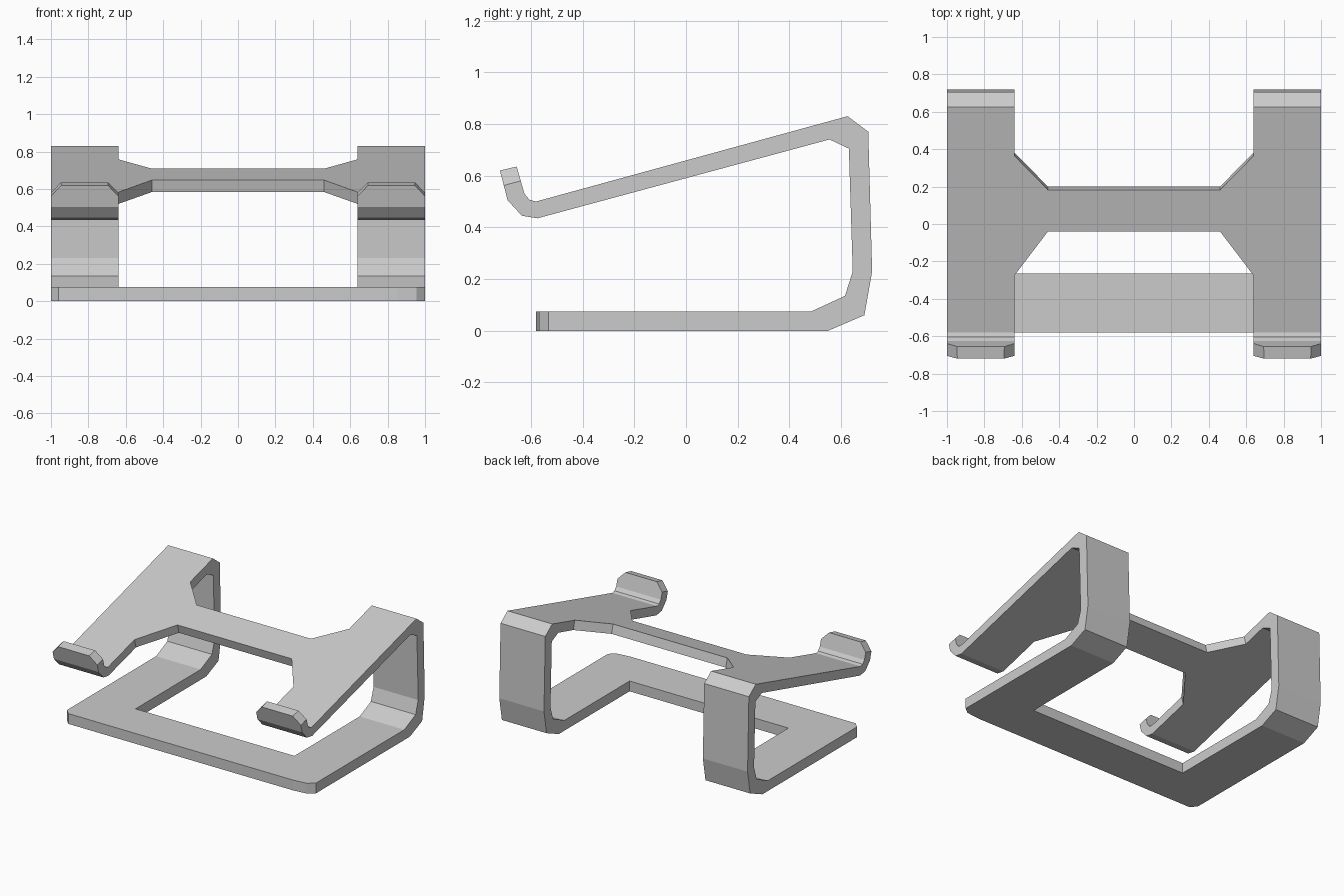
import bpy
import bmesh
import math
from mathutils import Matrix, Vector

cube = bpy.data.objects.get("Cube")
if cube:
    bpy.data.objects.remove(cube, do_unlink=True)

GREY = (0.6, 0.6, 0.6, 1.0)
mat = bpy.data.materials.new("light grey")
mat.use_nodes = True
mat.diffuse_color = GREY
mat.node_tree.nodes["Principled BSDF"].inputs["Base Color"].default_value = GREY


def prism(name, points, low, high, place):
    """Extrude a 2D outline from low to high; place maps (a, b, depth) to 3D."""
    bm = bmesh.new()
    ends = [[bm.verts.new(place(a, b, d)) for a, b in points] for d in (low, high)]
    n = len(points)
    for ring in ends:
        bm.faces.new(ring)
    for i in range(n):
        j = (i + 1) % n
        bm.faces.new((ends[0][i], ends[0][j], ends[1][j], ends[1][i]))
    bmesh.ops.recalc_face_normals(bm, faces=bm.faces)
    mesh = bpy.data.meshes.new(name)
    bm.to_mesh(mesh)
    bm.free()
    obj = bpy.data.objects.new(name, mesh)
    bpy.context.collection.objects.link(obj)
    mesh.materials.append(mat)
    return obj


def side(y, z, x):
    return Vector((x, y, z))


def plan(x, y, z):
    return Vector((x, y, z))


# Frame of the sloping deck: second axis runs up the slope, third is its normal
slope = Matrix.Translation((0, -0.58, 0.5)) @ Matrix.Rotation(math.atan(0.274), 4, 'X')


def deck(x, u, v):
    return slope @ Vector((x, u, v))


def lip(x, v, u):
    return slope @ Vector((x, u, v))


# Bent strip running along base, back, sloping deck and front hook
profile = [
    (-0.58, 0), (0.55, 0), (0.69, 0.06), (0.72, 0.23), (0.705, 0.77),
    (0.625, 0.83), (-0.58, 0.5), (-0.605, 0.506), (-0.625, 0.53),
    (-0.655, 0.635), (-0.72, 0.62), (-0.69, 0.505), (-0.635, 0.445),
    (-0.575, 0.435), (0.555, 0.74), (0.63, 0.705), (0.645, 0.23),
    (0.615, 0.135), (0.485, 0.075), (-0.58, 0.075)]
stand = prism("laptop_stand", profile, -1, 1, side)

W, N = 0.64, 0.46   # inner edge of the legs, narrow part of the deck
cutters = [
    # Opening in the base and between the back legs
    prism("back_opening", [(-0.265, -0.1), (1, -0.1), (1, 1), (0.45, 1),
                           (0.45, 0.35), (-0.265, 0.35)], -W, W, side),
    # Notches in front of and behind the deck bridge
    prism("front_notch", [(-W, -0.4), (W, -0.4), (W, 0.315), (N, 0.56),
                          (-N, 0.56), (-W, 0.315)], -0.2, 0.4, deck),
    prism("rear_notch", [(-W, 1.6), (W, 1.6), (W, 0.98), (N, 0.79),
                         (-N, 0.79), (-W, 0.98)], -0.2, 0.3, deck),
    # Clipped front corners of the base
    prism("left_corner", [(0.85, -0.58), (0.955, -0.568), (1.02, -0.515),
                          (1.02, -0.7), (0.85, -0.7)], -0.1, 0.2, plan),
    prism("right_corner", [(-0.94, -0.6), (-1.02, -0.52), (-1.02, -0.7),
                           (-0.94, -0.7)], -0.1, 0.2, plan),
]
# Clipped top corners of both hooks
for edge, s in ((1, 1), (W, -1), (-W, 1), (-1, -1)):
    cutters.append(prism("hook_corner", [
        (edge + 0.05 * s, 0.039), (edge - 0.105 * s, 0.206),
        (edge + 0.05 * s, 0.206)], -0.3, 0.05, lip))

for cutter in cutters:
    cutter.hide_render = True
    mod = stand.modifiers.new(cutter.name, 'BOOLEAN')
    mod.operation = 'DIFFERENCE'
    mod.solver = 'EXACT'
    mod.object = cutter

# Bake the cuts, then drop the cutters
bpy.context.view_layer.update()
graph = bpy.context.evaluated_depsgraph_get()
baked = bpy.data.meshes.new_from_object(stand.evaluated_get(graph))
stand.modifiers.clear()
stand.data = baked
baked.materials.clear()
baked.materials.append(mat)
for poly in baked.polygons:
    poly.material_index = 0
for cutter in cutters:
    bpy.data.objects.remove(cutter, do_unlink=True)
